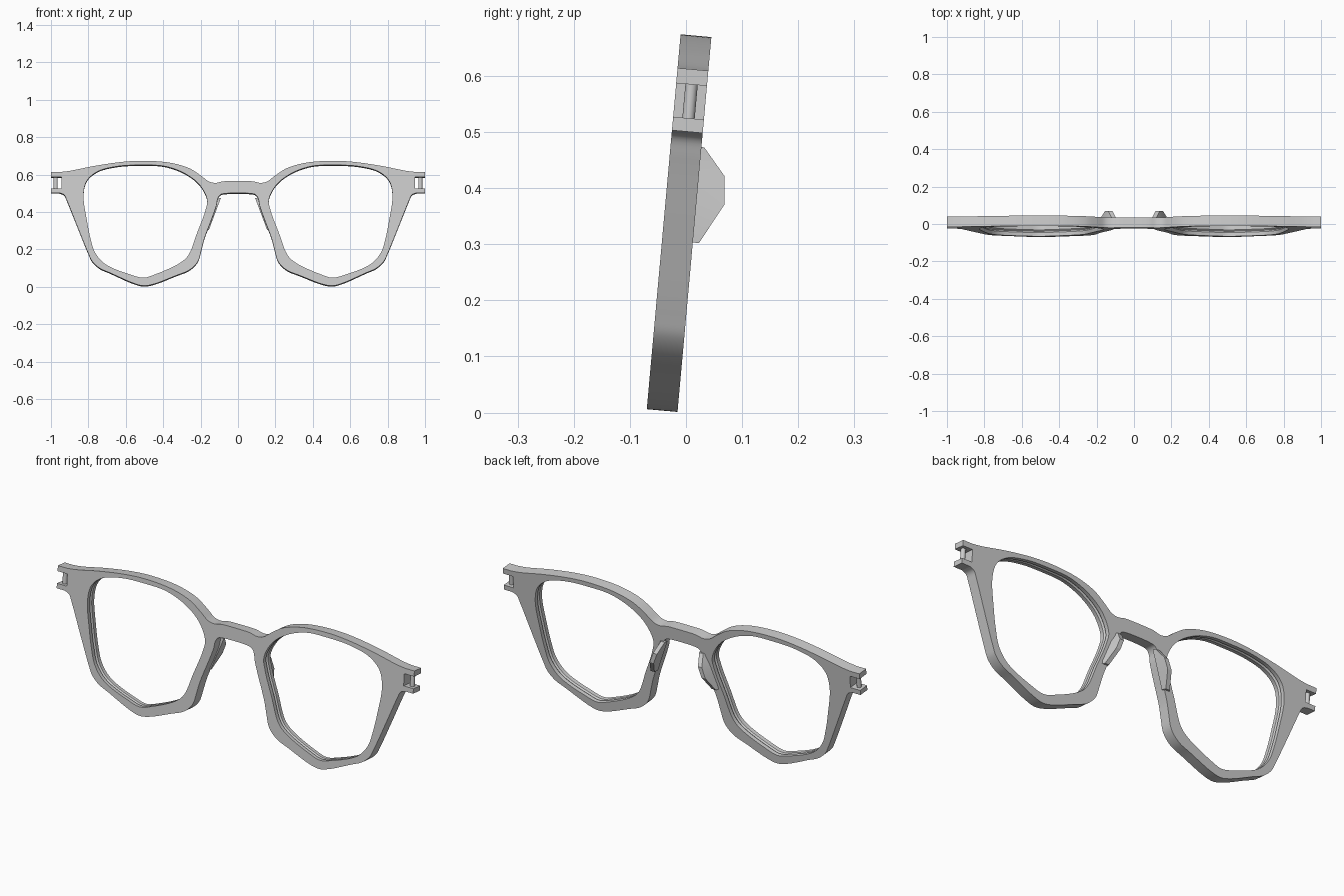
import bpy, bmesh, math
from mathutils import Vector

if "Cube" in bpy.data.objects:
    bpy.data.objects.remove(bpy.data.objects["Cube"])

TILT = math.radians(5.16)
THICK = 0.055


def place(x, z, n):
    """Front-view point (x, z) at depth n behind the tilted front face."""
    return Vector((x, -0.07 + math.tan(TILT) * (z - 0.005) + n * math.cos(TILT),
                   z - n * math.sin(TILT)))


def spline(pts, closed=False, steps=6):
    """Centripetal Catmull-Rom curve through 2D points."""
    p = [Vector(q) for q in pts]
    if closed:
        p = [p[-1]] + p + p[:2]
    else:
        p = [2 * p[0] - p[1]] + p + [2 * p[-1] - p[-2]]
    out = []
    for i in range(1, len(p) - 2):
        a, b, c, d = p[i - 1:i + 3]
        t0 = 0
        t1 = (b - a).length ** 0.5
        t2 = t1 + (c - b).length ** 0.5
        t3 = t2 + (d - c).length ** 0.5
        for k in range(steps):
            t = t1 + (t2 - t1) * k / steps
            a1 = a.lerp(b, (t - t0) / (t1 - t0))
            a2 = b.lerp(c, (t - t1) / (t2 - t1))
            a3 = c.lerp(d, (t - t2) / (t3 - t2))
            b1 = a1.lerp(a2, (t - t0) / (t2 - t0))
            b2 = a2.lerp(a3, (t - t1) / (t3 - t1))
            out.append(tuple(b1.lerp(b2, (t - t1) / (t2 - t1))))
    if not closed:
        out.append(tuple(p[-2]))
    return out


def finish(bm, name, angle=30):
    bmesh.ops.recalc_face_normals(bm, faces=bm.faces[:])
    me = bpy.data.meshes.new(name)
    bm.to_mesh(me)
    bm.free()
    ob = bpy.data.objects.new(name, me)
    bpy.context.collection.objects.link(ob)
    bpy.ops.object.select_all(action='DESELECT')
    ob.select_set(True)
    bpy.context.view_layer.objects.active = ob
    bpy.ops.object.shade_smooth_by_angle(angle=math.radians(angle))
    return ob


# Outer outline, right half: brow, hinge fork, rim underside
brow = spline([(0, .566), (.08, .564), (.12, .556), (.155, .563), (.20, .596), (.26, .634),
               (.36, .663), (.5, .674), (.62, .668), (.77, .646), (.90, .620), (.95, .614)])
fork = [(1, .614), (1, .587), (.945, .587), (.945, .527), (1, .527), (1, .503)]
under = spline([(.955, .503), (.93, .492), (.912, .455), (.86, .325), (.80, .178), (.78, .137),
                (.74, .100), (.68, .073), (.56, .020), (.505, .006), (.45, .015), (.33, .061),
                (.26, .090), (.215, .135), (.195, .20), (.18, .257), (.117, .43), (.107, .475),
                (.092, .494), (.06, .500), (0, .502)])
half = brow + fork + under
outer = half + [(-x, z) for x, z in half[-2:0:-1]]

# Lens opening, right side
lens = spline([(.826, .490), (.808, .567), (.75, .617), (.64, .645), (.51, .651), (.393, .645),
               (.286, .607), (.206, .546), (.165, .465), (.175, .406), (.22, .285), (.265, .170),
               (.31, .128), (.445, .066), (.505, .049), (.57, .064), (.71, .122), (.765, .185),
               (.79, .265), (.808, .355)], closed=True)

# Frame front: caps filled between outline and openings, V groove inside each opening
bm = bmesh.new()
caps = {0: [], THICK: []}


def wall(loop, rings):
    cx, cz = .49, .36
    made = []
    for n, s in rings:
        vs = []
        for x, z in loop:
            c = math.copysign(cx, x)
            vs.append(bm.verts.new(place(c + (x - c) * s, cz + (z - cz) * s, n)))
        made.append(vs)
    count = len(loop)
    for r0, r1 in zip(made, made[1:]):
        for i in range(count):
            j = (i + 1) % count
            bm.faces.new((r0[i], r0[j], r1[j], r1[i]))
    for n, vs in ((0, made[0]), (THICK, made[-1])):
        caps[n] += [bm.edges.get((vs[i], vs[(i + 1) % count])) for i in range(count)]


wall(outer, [(0, 1), (THICK, 1)])
groove = [(0, 1), (.020, 1), (.0275, 1.02), (.035, 1), (THICK, 1)]
for s in (1, -1):
    wall([(s * x, z) for x, z in lens], groove)
for edges in caps.values():
    bmesh.ops.triangle_fill(bm, use_beauty=True, edges=edges)
finish(bm, "frame_front")

for s, side in ((1, "right"), (-1, "left")):
    # Nose pad: faceted wedge lofted along the inner rim
    bm = bmesh.new()
    rings = []
    for z, n in ((.478, .060), (.430, .101), (.380, .105), (.308, .066)):
        e = .115 + (.43 - z) * .376
        rings.append([bm.verts.new(place(s * x, z, d)) for x, d in
                      ((e - .005, .045), (e, n), (e + .022, n), (e + .036, .045))])
    for r0, r1 in zip(rings, rings[1:]):
        for i in range(4):
            j = (i + 1) % 4
            bm.faces.new((r0[i], r0[j], r1[j], r1[i]))
    bm.faces.new(rings[0])
    bm.faces.new(rings[-1])
    finish(bm, side + "_nose_pad", 15)

    # Hinge pin between the fork prongs
    bm = bmesh.new()
    bmesh.ops.create_cone(bm, cap_ends=True, segments=20, radius1=.011, radius2=.011, depth=.068)
    pin = finish(bm, side + "_hinge_pin")
    pin.location = place(s * .975, .557, THICK / 2)
    pin.rotation_euler = (-TILT, 0, 0)
